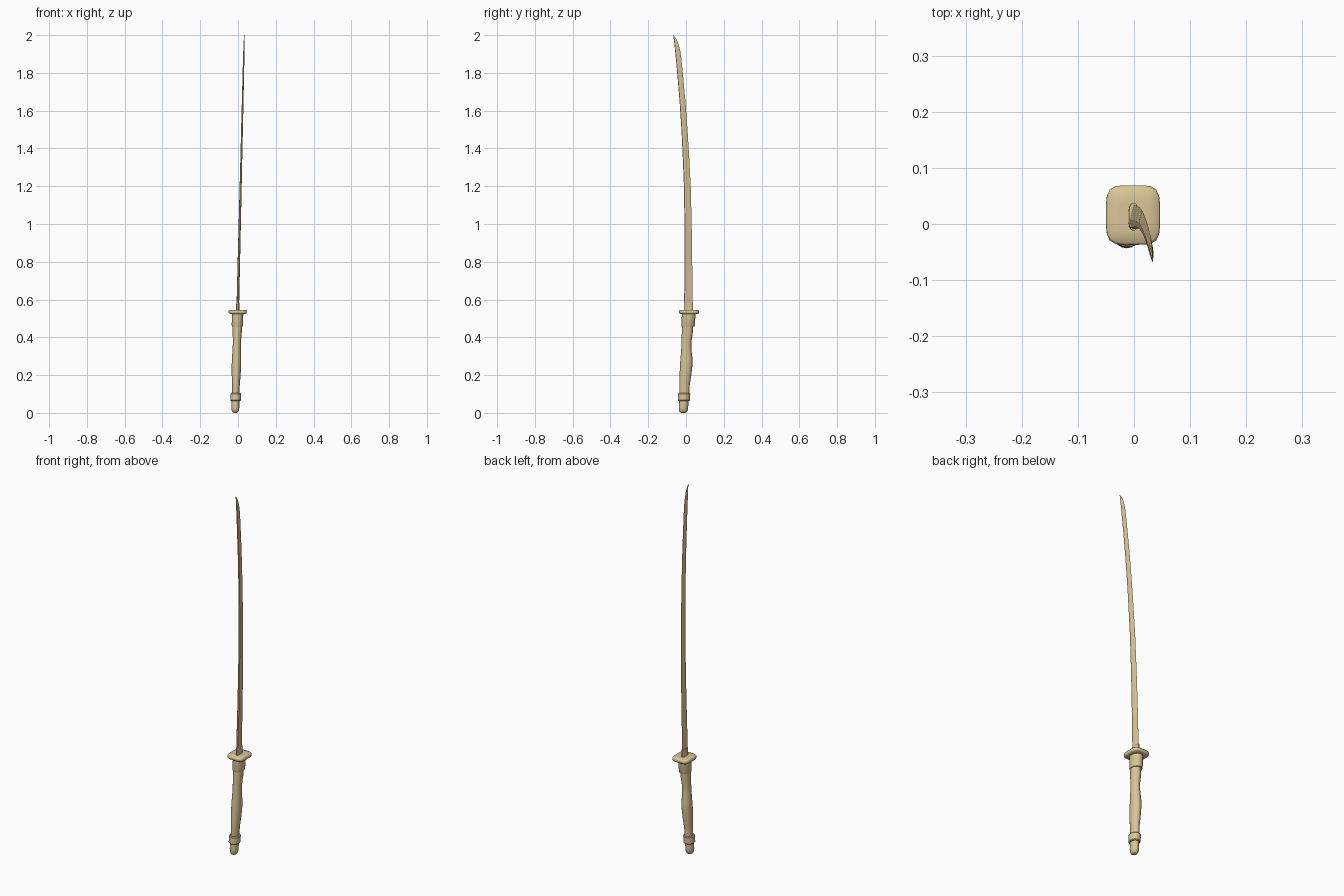
import bpy, bmesh
from math import cos, sin, pi

if "Cube" in bpy.data.objects:
    bpy.data.objects.remove(bpy.data.objects["Cube"])

# one tan material for the whole sword
tan = bpy.data.materials.new("tan")
tan.diffuse_color = (0.70, 0.56, 0.31, 1)
tan.use_nodes = True
tan.node_tree.nodes["Principled BSDF"].inputs["Base Color"].default_value = tan.diffuse_color


def lean(z):
    """Sideways lean of the whole sword."""
    return -0.0145 + 0.0238 * z


def axis_y(z):
    """Front-back lean of the hilt."""
    return -0.015 + 0.056 * z


def skin(name, rings, smooth=None):
    """Bridge equal-length rings of points and cap both ends."""
    bm = bmesh.new()
    loops = [[bm.verts.new(p) for p in ring] for ring in rings]
    n = len(loops[0])
    for a, b in zip(loops, loops[1:]):
        for i in range(n):
            j = (i + 1) % n
            bm.faces.new((a[i], a[j], b[j], b[i]))
    bm.faces.new(loops[0][::-1])
    bm.faces.new(loops[-1])
    bmesh.ops.recalc_face_normals(bm, faces=bm.faces)
    mesh = bpy.data.meshes.new(name)
    bm.to_mesh(mesh)
    bm.free()
    mesh.materials.append(tan)
    ob = bpy.data.objects.new(name, mesh)
    bpy.context.collection.objects.link(ob)
    if smooth:
        bpy.ops.object.select_all(action='DESELECT')
        ob.select_set(True)
        bpy.context.view_layer.objects.active = ob
        bpy.ops.object.shade_smooth_by_angle(angle=smooth)
    return ob


def oval(z, hx, hy, cy=None, power=2.0, n=20):
    """Horizontal superellipse ring around the sword axis."""
    cy = axis_y(z) if cy is None else cy
    ring = []
    for i in range(n):
        c, s = cos(2 * pi * i / n), sin(2 * pi * i / n)
        r = (abs(c) ** power + abs(s) ** power) ** (-1 / power)
        ring.append((lean(z) + hx * r * c, cy + hy * r * s, z))
    return ring


# pommel with rounded end
skin("pommel", [oval(z, hx, hy) for z, hx, hy in (
    (0, .009, .010), (.005, .015, .018), (.015, .0195, .0235),
    (.03, .021, .025), (.07, .020, .024))], 0.7)

# ring above the pommel
skin("pommel_ring", [oval(z, hx, hy) for z, hx, hy in (
    (.063, .025, .029), (.067, .028, .032), (.101, .028, .032),
    (.105, .025, .029))], 0.5)

# wavy grip: height, half width, back limit, front limit
skin("grip", [oval(z, hx, (y1 - y0) / 2, (y0 + y1) / 2) for z, hx, y0, y1 in (
    (.10, .019, -.034, .018), (.15, .0205, -.035, .020),
    (.20, .0235, -.034, .028), (.25, .025, -.032, .034),
    (.29, .0245, -.029, .034), (.34, .022, -.025, .028),
    (.38, .0215, -.024, .029), (.43, .0245, -.022, .037),
    (.47, .025, -.020, .038))], 0.7)

# collar below the guard
skin("collar", [oval(z, hx, hy) for z, hx, hy in (
    (.458, .028, .034), (.463, .030, .036), (.53, .030, .036))], 0.5)

# rounded square guard with a gently domed rim
skin("guard", [oval(z, .048 * s, .053 * s, .016, 4.5, 32) for z, s in (
    (.524, .5), (.525, .93), (.529, 1), (.541, 1), (.545, .93), (.546, .5))],
    1.0)


def blade_ring(z, y0, y1, t):
    """Blade section: narrow back at y0, ridge, sharp edge at y1."""
    w, x = y1 - y0, lean(z)
    return [(x, y0, z), (x + t * .75, y0 + w * .06, z), (x + t, y0 + w * .35, z),
            (x, y1, z), (x - t, y0 + w * .35, z), (x - t * .75, y0 + w * .06, z)]


# sleeve at the foot of the blade
skin("blade_sleeve", [oval(z, .0085, .0245, .013, 3, 16)
                      for z in (.54, .585)], 0.5)

# curved blade
skin("blade", [blade_ring(*p) for p in (
    (.54, -.010, .034, .007), (.8, -.008, .033, .0065),
    (1.0, -.008, .030, .006), (1.2, -.011, .025, .0055),
    (1.35, -.017, .017, .005), (1.5, -.024, .008, .0048),
    (1.65, -.034, -.003, .0045), (1.78, -.045, -.015, .004),
    (1.87, -.053, -.024, .0037), (1.92, -.058, -.031, .0033),
    (1.96, -.062, -.042, .0025), (1.985, -.0655, -.054, .0015),
    (2.0, -.068, -.066, .0004))])
